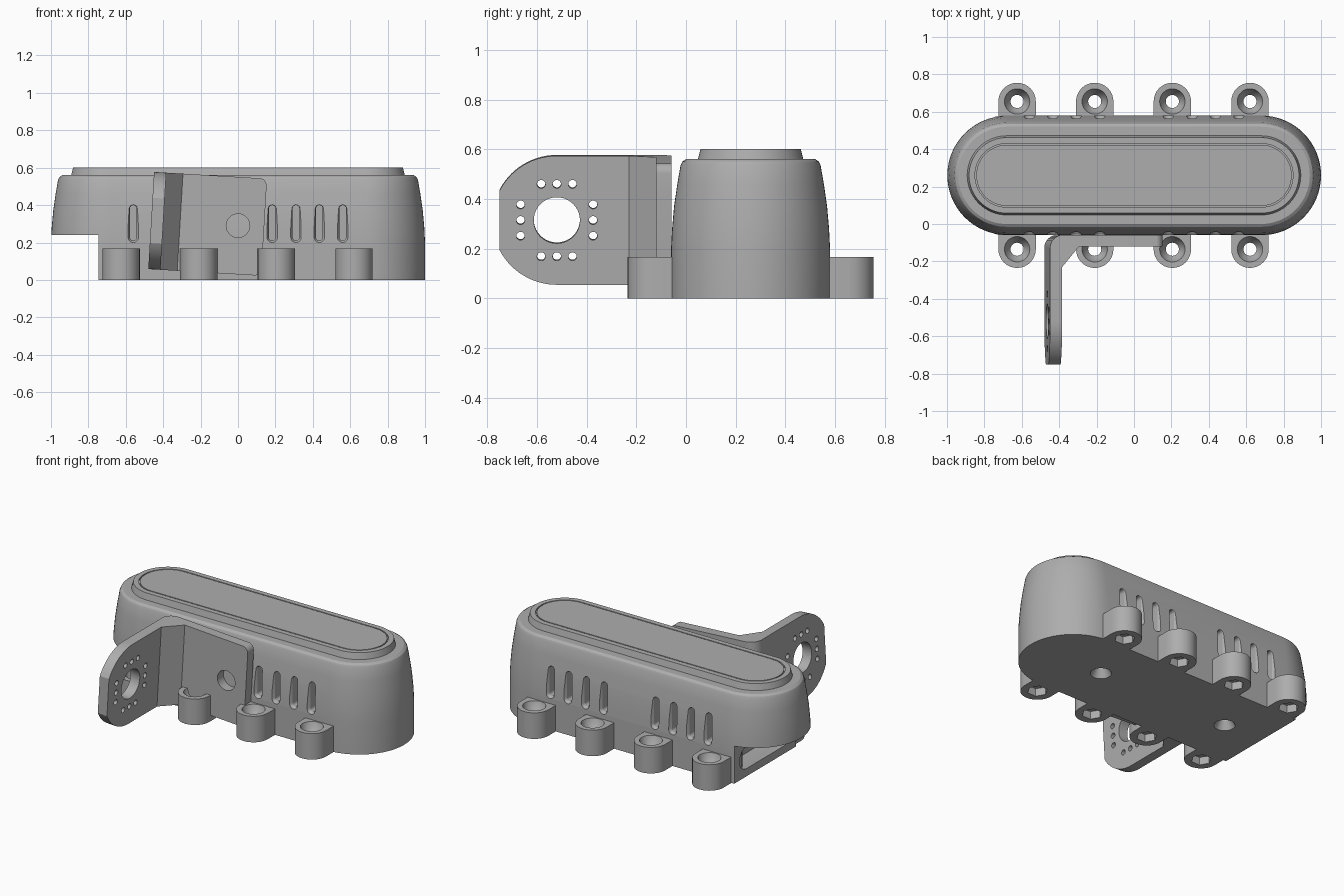
import bpy, bmesh
from math import sin, cos, pi, radians, acos

if "Cube" in bpy.data.objects:
    bpy.data.objects.remove(bpy.data.objects["Cube"])

grey = bpy.data.materials.new("housing_grey")
grey.use_nodes = True
COLOUR = (0.42, 0.42, 0.42, 1)
grey.diffuse_color = COLOUR
grey.node_tree.nodes["Principled BSDF"].inputs["Base Color"].default_value = COLOUR


def stadium(half, r, n=16):
    """2D outline: straight of 2*half along the first axis, round ends of radius r."""
    right = [(half + r * cos(a), r * sin(a)) for a in (-pi / 2 + pi * i / n for i in range(n + 1))]
    left = [(-u, -v) for u, v in right]
    return right + left


def circle(r, n=32):
    return [(r * cos(2 * pi * i / n), r * sin(2 * pi * i / n)) for i in range(n)]


def loft(name, rings):
    """Closed solid through rings of 3D points."""
    bm = bmesh.new()
    loops = [[bm.verts.new(p) for p in ring] for ring in rings]
    for a, b in zip(loops, loops[1:]):
        n = len(a)
        for i in range(n):
            bm.faces.new((a[i], a[(i + 1) % n], b[(i + 1) % n], b[i]))
    bm.faces.new(loops[0][::-1])
    bm.faces.new(loops[-1])
    bmesh.ops.recalc_face_normals(bm, faces=bm.faces)
    mesh = bpy.data.meshes.new(name)
    bm.to_mesh(mesh)
    bm.free()
    mesh.materials.append(grey)
    obj = bpy.data.objects.new(name, mesh)
    bpy.context.collection.objects.link(obj)
    return obj


def turned(name, x, y, steps, n=32):
    """Upright round solid from (radius, z) steps."""
    return loft(name, [[(x + u, y + v, z) for u, v in circle(r, n)] for r, z in steps])


def box(name, lo, hi):
    return loft(name, [[(lo[0], lo[1], z), (hi[0], lo[1], z), (hi[0], hi[1], z), (lo[0], hi[1], z)]
                       for z in (lo[2], hi[2])])


def combine(obj, tool, operation="DIFFERENCE"):
    tool.hide_render = True
    mod = obj.modifiers.new("combine", "BOOLEAN")
    mod.operation, mod.object, mod.solver = operation, tool, "EXACT"
    bpy.ops.object.select_all(action="DESELECT")
    bpy.context.view_layer.objects.active = obj
    obj.select_set(True)
    bpy.ops.object.modifier_apply(modifier=mod.name)
    bpy.data.objects.remove(tool)


def finish(obj):
    bpy.ops.object.select_all(action="DESELECT")
    bpy.context.view_layer.objects.active = obj
    obj.select_set(True)
    bpy.ops.object.shade_smooth_by_angle(angle=radians(25))


# Housing: stadium plan, tapering wall, raised lid with a fine groove
MID_Y, RADIUS, HALF = 0.26, 0.32, 0.68
profile = [(0, 0), (0, 0.2), (0.004, 0.28), (0.012, 0.37), (0.025, 0.46), (0.038, 0.535),
           (0.045, 0.55), (0.06, 0.56), (0.108, 0.56), (0.118, 0.6),
           (0.15, 0.6), (0.15, 0.59), (0.157, 0.59), (0.157, 0.6)]
housing = loft("housing", [[(u, MID_Y + v, z) for u, v in stadium(HALF, RADIUS - inset, 32)]
                           for inset, z in profile])

# Undercut at one end, with a cable opening in its wall
combine(housing, box("end_cutter", (-1.2, -0.3, -0.1), (-0.745, 0.8, 0.24)))
combine(housing, loft("opening_cutter", [
    [(x, MID_Y + u, 0.12 + v) for u, v in stadium(0.19, 0.07)] for x in (-0.8, -0.62)]))

# Screw lugs along both long sides
LUG_X = (-0.625, -0.21, 0.205, 0.62)
for side in (-1, 1):
    lug_y = MID_Y + side * 0.395
    for x in LUG_X:
        lug = loft("lug", [[(x + v, lug_y - side * 0.08 + u, z) for u, v in stadium(0.08, 0.1)]
                           for z in (0, 0.167)])
        combine(housing, lug, "UNION")
    for x in LUG_X:
        combine(housing, turned("screw_cutter", x, lug_y, [
            (0.035, -0.05), (0.035, 0.105), (0.058, 0.135), (0.068, 0.167), (0.068, 0.3)]))
        combine(housing, turned("nut_cutter", x, lug_y, [(0.06, -0.05), (0.06, 0.05)], 6))

# Vent slots with chamfered rims, two groups on each long side
for side in (-1, 1):
    for x in (0.183, 0.31, 0.435, 0.56):
        for sx in (-1, 1):
            steps = [(0.028, 0.38), (0.028, 0.316), (0.018, 0.3), (0.018, 0.24)]
            combine(housing, loft("vent_cutter", [
                [(sx * x + v, MID_Y + side * d, 0.305 + u) for u, v in stadium(0.077, r, 10)]
                for r, d in steps]))

# Stepped screw holes in the base
for x in (-0.47, 0.47):
    combine(housing, turned("base_cutter", x, MID_Y, [
        (0.062, -0.05), (0.062, 0), (0.035, 0.05), (0.035, 0.12)]))
finish(housing)

# Angle bracket: L-shaped section with inner gusset and rounded outer corner
section = [(0.14, -0.058), (0.14, -0.12), (-0.31, -0.12), (-0.4, -0.23), (-0.4, -0.85), (-0.465, -0.85)]
section += [(-0.395 - 0.07 * cos(a), -0.128 + 0.07 * sin(a)) for a in (pi / 2 * i / 8 for i in range(9))]
bracket = loft("angle_bracket", [[(x, y, z) for x, y in section] for z in (-0.4, 0.4)])

# Trim the arm to a clipped round end
HUB_Y, ARM_R = -0.52, 0.26
clip = acos(-0.23 / ARM_R)
arc = [pi / 2 + (clip - pi / 2) * i / 14 for i in range(15)]
arm = [(HUB_Y + ARM_R * cos(a), ARM_R * sin(a)) for a in arc]
arm += [(y, -z) for y, z in reversed(arm)]
arm = [(0.2, ARM_R)] + arm + [(0.2, -ARM_R)]
combine(bracket, loft("arm_trim", [[(x, y, z) for y, z in arm] for x in (-0.8, 0.5)]), "INTERSECT")

# Round the free corners of the mounting plate
r = 0.04
corner = [(0.14 - r + r * cos(a), ARM_R + 0.001 - r + r * sin(a)) for a in (pi / 2 * i / 6 for i in range(7))]
plate = corner + [(-0.7, 0.3), (-0.7, -0.3)] + [(x, -z) for x, z in reversed(corner)]
combine(bracket, loft("plate_trim", [[(x, y, z) for x, z in plate] for y in (-0.9, 0.1)]), "INTERSECT")

# Pivot hole in the plate, large bore and twelve small holes in the arm
combine(bracket, loft("pivot_cutter", [[(u, y, v) for u, v in circle(0.063)] for y in (-0.2, 0)]))


def arm_hole(dy, z, radius, n):
    combine(bracket, loft("arm_cutter", [
        [(x, HUB_Y + dy + u, z + v) for u, v in circle(radius, n)] for x in (-0.6, -0.37)]))


arm_hole(0, 0, 0.093, 40)
for s in (-1, 1):
    for t in (-0.063, 0, 0.063):
        arm_hole(s * 0.146, t, 0.017, 14)
        arm_hole(t, s * 0.146, 0.017, 14)
finish(bracket)

# Swing the bracket slightly about its pivot
bracket.location = (0, 0, 0.29)
bracket.rotation_euler = (0, radians(3.4), 0)
